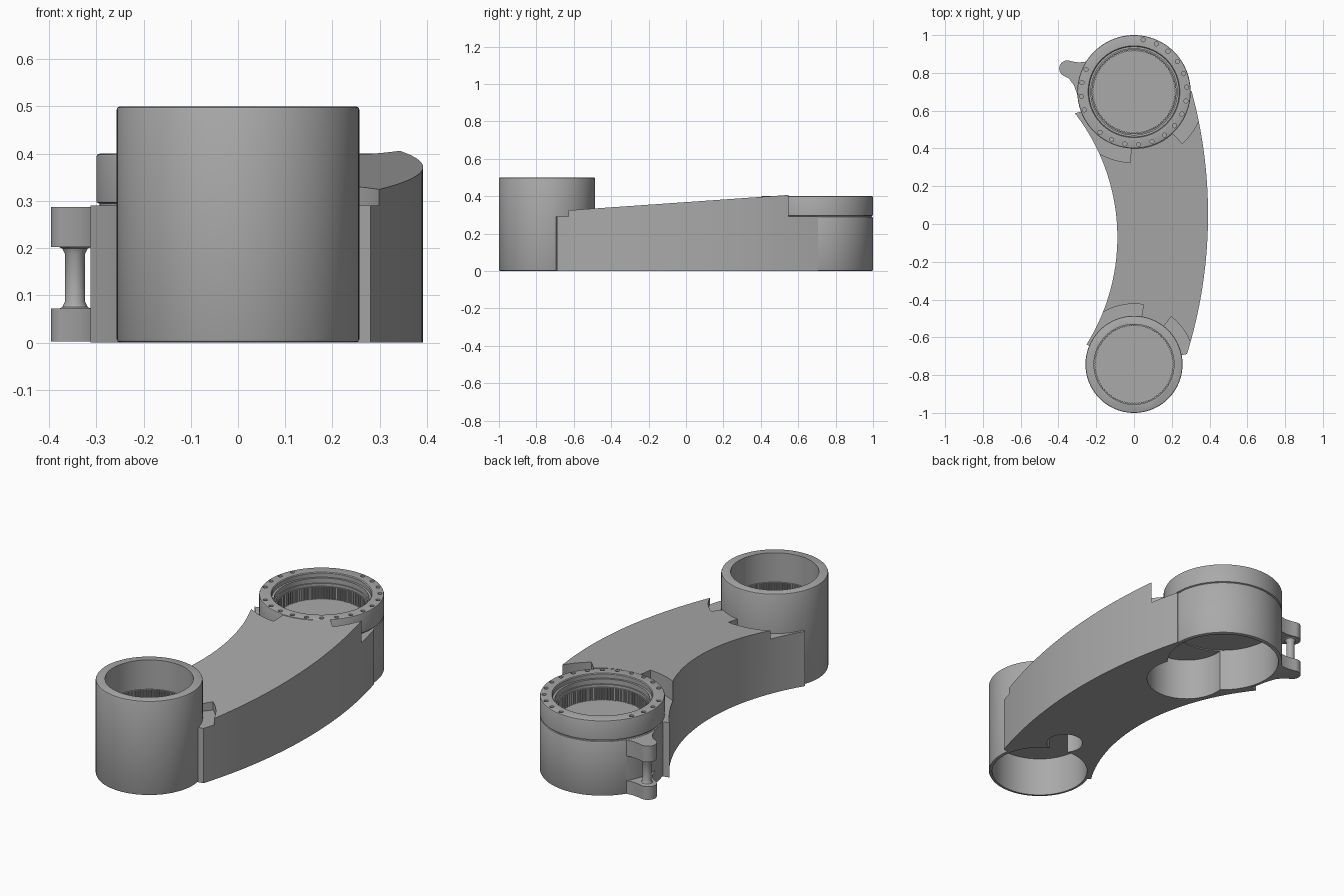
import bpy, bmesh, math
from math import sin, cos, radians, pi

if "Cube" in bpy.data.objects:
    bpy.data.objects.remove(bpy.data.objects["Cube"])

metal = bpy.data.materials.new("grey_metal")
metal.diffuse_color = (0.4, 0.4, 0.4, 1)
metal.use_nodes = True
metal.node_tree.nodes["Principled BSDF"].inputs["Base Color"].default_value = metal.diffuse_color

FRONT, REAR = (0, -0.743), (0, 0.7)      # centres of the two joints
SEAT = 0.29                              # height of the seats around the joints


def finish(name, bm):
    bmesh.ops.recalc_face_normals(bm, faces=bm.faces)
    me = bpy.data.meshes.new(name)
    bm.to_mesh(me)
    bm.free()
    me.materials.append(metal)
    ob = bpy.data.objects.new(name, me)
    bpy.context.collection.objects.link(ob)
    return ob


def prism(name, pts, z0, z1):
    """Extrude an outline; z1 may be a height or a function of y."""
    top = z1 if callable(z1) else (lambda y: z1)
    bm = bmesh.new()
    a = [bm.verts.new((x, y, z0)) for x, y in pts]
    b = [bm.verts.new((x, y, top(y))) for x, y in pts]
    bm.faces.new(a[::-1])
    bm.faces.new(b)
    for i in range(len(pts)):
        j = (i + 1) % len(pts)
        bm.faces.new((a[i], a[j], b[j], b[i]))
    return finish(name, bm)


def arc(c, r, a0, a1, n):
    return [(c[0] + r * cos(radians(a0 + (a1 - a0) * i / n)),
             c[1] + r * sin(radians(a0 + (a1 - a0) * i / n))) for i in range(n + 1)]


def disc(name, c, r, z0, z1, n=96):
    return prism(name, arc(c, r, 0, 360, n)[:-1], z0, z1)


def lathe(name, c, prof, n=96, closed=True):
    """Spin (radius, height) points round a vertical axis; open profiles get end caps."""
    bm = bmesh.new()
    rings = [[bm.verts.new((c[0] + r * cos(2 * pi * i / n), c[1] + r * sin(2 * pi * i / n), z))
              for i in range(n)] for r, z in prof]
    for k in range(len(prof) if closed else len(prof) - 1):
        p, q = rings[k], rings[(k + 1) % len(prof)]
        for i in range(n):
            j = (i + 1) % n
            bm.faces.new((p[i], p[j], q[j], q[i]))
    if not closed:
        bm.faces.new(rings[0][::-1])
        bm.faces.new(rings[-1])
    return finish(name, bm)


def combine(ob, tool, op):
    mod = ob.modifiers.new(op, 'BOOLEAN')
    mod.operation, mod.solver, mod.object = op, 'EXACT', tool
    bpy.context.view_layer.objects.active = ob
    bpy.ops.object.modifier_apply(modifier=mod.name)
    bpy.data.objects.remove(tool)


def cut(ob, tool):
    combine(ob, tool, 'DIFFERENCE')


def add(ob, tool):
    combine(ob, tool, 'UNION')


def rounded_post(name, c, r, h, b=0.007):
    return lathe(name, c, [(r - b, 0), (r - b * .3, b * .3), (r, b), (r, h - b),
                           (r - b * .3, h - b * .3), (r - b, h)], closed=False)


# Curved arm with a sloping top
outer = [(-2.108 + 2.5 * cos(t), 0.05 + 2.5 * sin(t))
         for t in [-0.3 + 0.565 * i / 32 for i in range(33)]]
inner = [(-1.158 + 1.07 * cos(t), -0.07 + 1.07 * sin(t))
         for t in [0.66 - 1.22 * i / 32 for i in range(33)]]
body = prism("arm_body", outer + [(0.1, 0.7)] + inner + [(0, -0.74)], 0,
             lambda y: 0.368 + 0.0696 * y)

# Stepped seats round each joint, leaving a tab that touches the joint
for c, r_in, r_out, t0, t1 in ((FRONT, 0.25, 0.32, 52, 81), (REAR, 0.301, 0.375, 267, 313)):
    pts = arc(c, r_in, t0, t1, 12) + arc(c, r_out, t1, t0 + 360, 90)
    cut(body, prism("seat_cutter", pts, SEAT, 0.7))

# Joint housings
add(body, rounded_post("front_housing", FRONT, 0.257, 0.5))
add(body, rounded_post("rear_housing", REAR, 0.3, SEAT))

# Side lug: two ears
ear = [(-0.2, 0.86), (-0.25, 0.86), (-0.29, 0.855), (-0.325, 0.86)]
ear += arc((-0.353, 0.823), 0.043, 70, 235, 14)
ear += [(-0.345, 0.77), (-0.318, 0.735), (-0.302, 0.69), (-0.29, 0.64), (-0.2, 0.64)]
for z0, z1 in ((0.002, 0.072), (0.202, 0.287)):
    add(body, prism("ear", ear, z0, z1))

# Sockets from above and hollows from below
cut(body, disc("front_socket", FRONT, 0.212, 0.27, 0.7))
cut(body, disc("rear_socket", REAR, 0.23, 0.27, 0.7))
for c, r, h in ((FRONT, 0.24, 0.21), ((0.085, -0.445), 0.09, 0.21),
                (REAR, 0.28, 0.23), ((0.03, 0.45), 0.2, 0.225)):
    cut(body, disc("hollow", c, r, -0.1, h))

# Flared pin between the ears
lathe("lug_pin", (-0.345, 0.82),
      [(0.038, 0.07), (0.027, 0.075), (0.021, 0.087), (0.021, 0.187),
       (0.027, 0.199), (0.038, 0.204)], 32, closed=False)

# Bolted ring on the rear joint
ring = lathe("rear_ring", REAR,
             [(0.222, 0.28), (0.293, 0.28), (0.293, 0.294), (0.3, 0.297), (0.3, 0.393),
              (0.298, 0.398), (0.293, 0.4), (0.243, 0.4), (0.239, 0.396), (0.239, 0.375),
              (0.228, 0.375), (0.228, 0.35), (0.222, 0.35)])
for k in range(20):
    if k != 15:
        t = radians(80 - 15 * k)
        cut(ring, disc("bolt_hole", (0.28 * cos(t), 0.7 + 0.28 * sin(t)), 0.011, 0.37, 0.5, 16))


# Internal gear rings in both sockets
def gear(name, c, r_tip, r_root, r_out, z0, z1, teeth):
    n = teeth * 4
    bm = bmesh.new()
    cols = []
    for i in range(n):
        t = 2 * pi * i / n
        r = r_tip if i % 4 < 2 else r_root
        cols.append([bm.verts.new((c[0] + q * cos(t), c[1] + q * sin(t), z))
                     for q, z in ((r, z0), (r, z1), (r_out, z1), (r_out, z0))])
    for i in range(n):
        p, q = cols[i], cols[(i + 1) % n]
        for k in range(4):
            m = (k + 1) % 4
            bm.faces.new((p[k], q[k], q[m], p[m]))
    return finish(name, bm)


gear("front_gear", FRONT, 0.203, 0.208, 0.214, 0.268, 0.345, 100)
gear("rear_gear", REAR, 0.214, 0.219, 0.226, 0.268, 0.335, 100)

# Smooth shading with sharp edges kept
for ob in bpy.data.objects:
    ob.select_set(True)
bpy.context.view_layer.objects.active = body
bpy.ops.object.shade_smooth_by_angle(angle=radians(30))
